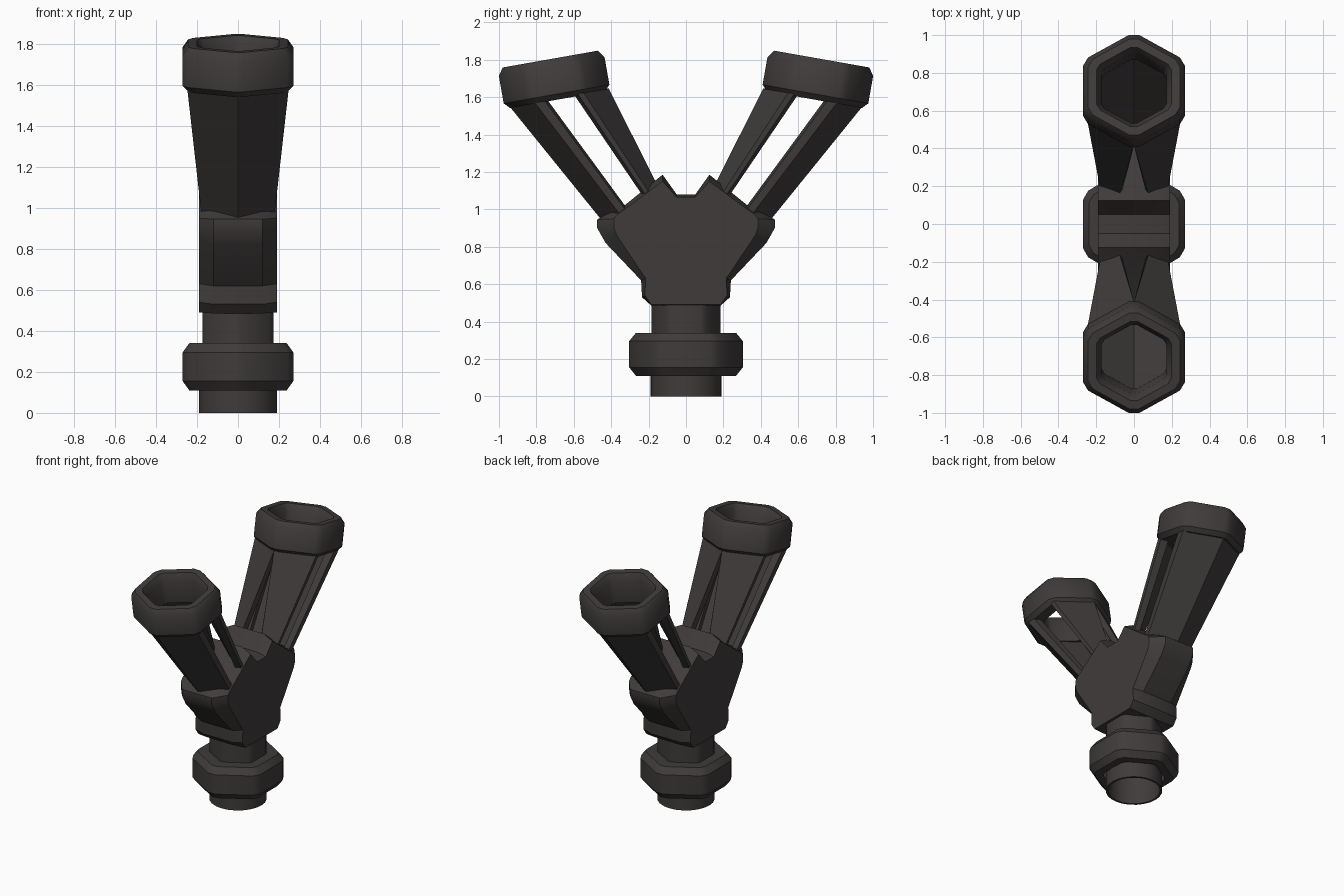
import bpy, bmesh, math

if "Cube" in bpy.data.objects:
    bpy.data.objects.remove(bpy.data.objects["Cube"])

mat = bpy.data.materials.new("dark_warm_grey")
mat.diffuse_color = (0.05, 0.044, 0.043, 1)
mat.use_nodes = True
mat.node_tree.nodes["Principled BSDF"].inputs["Base Color"].default_value = mat.diffuse_color


def loft(name, rings, caps=True, closed=False, angle=35):
    """Skin a list of equal-length point rings into an object."""
    bm = bmesh.new()
    vs = [[bm.verts.new(p) for p in r] for r in rings]
    n = len(rings[0])
    pairs = list(zip(vs, vs[1:])) + ([(vs[-1], vs[0])] if closed else [])
    for a, b in pairs:
        for i in range(n):
            bm.faces.new((a[i], a[(i + 1) % n], b[(i + 1) % n], b[i]))
    if caps and not closed:
        bm.faces.new(vs[0])
        bm.faces.new(vs[-1])
    bmesh.ops.recalc_face_normals(bm, faces=bm.faces)
    me = bpy.data.meshes.new(name)
    bm.to_mesh(me)
    bm.free()
    me.materials.append(mat)
    ob = bpy.data.objects.new(name, me)
    bpy.context.collection.objects.link(ob)
    bpy.context.view_layer.objects.active = ob
    ob.select_set(True)
    bpy.ops.object.shade_smooth_by_angle(angle=math.radians(angle))
    ob.select_set(False)
    return ob


def hexagon(cut=0.1):
    """Unit hexagon (x, u) with trimmed corners; flats at x = +-1, points at u = +-1."""
    c = [(0, 1), (1, .5), (1, -.5), (0, -1), (-1, -.5), (-1, .5)]
    out = []
    for i in range(6):
        for q in (c[i - 1], c[(i + 1) % 6]):
            out.append(tuple(a + (b - a) * cut for a, b in zip(c[i], q)))
    return out


def place(pts, frame, scale=1, h=0):
    """Map unit section points into a tilted frame (side, y, z, tilt, half width, radius)."""
    side, cy, cz, tilt, hx, r = frame
    s, c = math.sin(tilt), math.cos(tilt)
    return [(x * hx * scale, side * (cy + u * r * scale * c + h * s),
             cz - u * r * scale * s + h * c) for x, u in pts]


# Base: open round socket, hexagonal collar and neck
circle = [(math.cos(a * math.pi / 12), math.sin(a * math.pi / 12)) for a in range(24)]
loft("base_socket", [[(x * r, y * r, z) for x, y in circle] for r, z in
                     ((.19, .2), (.19, 0), (.175, 0), (.175, .2))])
ground = (1, 0, 0, 0, .27, .32)
loft("base_collar", [place(hexagon(), ground, s, z) for s, z in
                     ((.68, .11), (.88, .11), (1, .155), (1, .295), (.88, .34), (.6, .34))], caps=False)
loft("neck", [place(hexagon(), (1, 0, 0, 0, .172, .195), 1, z) for z in (.2, .56)])

# Forked body: side outline with chamfered outer edges
outline = [(.185, .485), (.235, .53), (.24, .62), (.43, .82), (.475, .9), (.475, .945),
           (.44, .965), (.33, 1.02), (.125, 1.185), (.05, 1.08)]
inset = [(.185, .49), (.22, .54), (.215, .63), (.37, .86), (.385, .9), (.385, .95),
         (.37, .97), (.3, 1.02), (.125, 1.15), (.05, 1.065)]


def both(half, x):
    return [(x, y, z) for y, z in half] + [(x, -y, z) for y, z in reversed(half)]


loft("forked_body", [both(inset, -.19), both(outline, -.12), both(outline, .12), both(inset, .19)])

# Two mirrored arms
for side, label in ((1, "back"), (-1, "front")):
    low = (side, .22, .95, math.radians(35), .17, .185)
    high = (side, .68, 1.60, math.radians(10), .247, .27)

    def strip(name, bottom, top, inner=.8):
        rings = []
        for pts, fr in ((bottom, low), (top, high)):
            rings.append(place(pts, fr) + place(pts[::-1], fr, inner))
        loft(name, rings, angle=40)

    # Outer V-shaped wall
    wall = [(-1, .3), (-1, .5), (0, 1), (1, .5), (1, .3)]
    strip(label + "_arm_wall", wall, wall)
    # Inner pair of struts that spread apart toward the body
    for m in (1, -1):
        strip(f"{label}_arm_strut_{'right' if m > 0 else 'left'}",
              [(m * .55, -.77), (m, -.52), (m, -.4)],
              [(0, -1), (m, -.5), (m, -.38)])
    # Hexagonal end ring with hexagonal hole
    end = (side, .706, 1.695, math.radians(10), .27, .302)
    loft(label + "_end_ring", [place(hexagon(), end, s, h) for s, h in
                               ((.9, -.11), (1, -.08), (1, .07), (.9, .11),
                                (.74, .11), (.64, .06), (.64, -.11))], closed=True)
